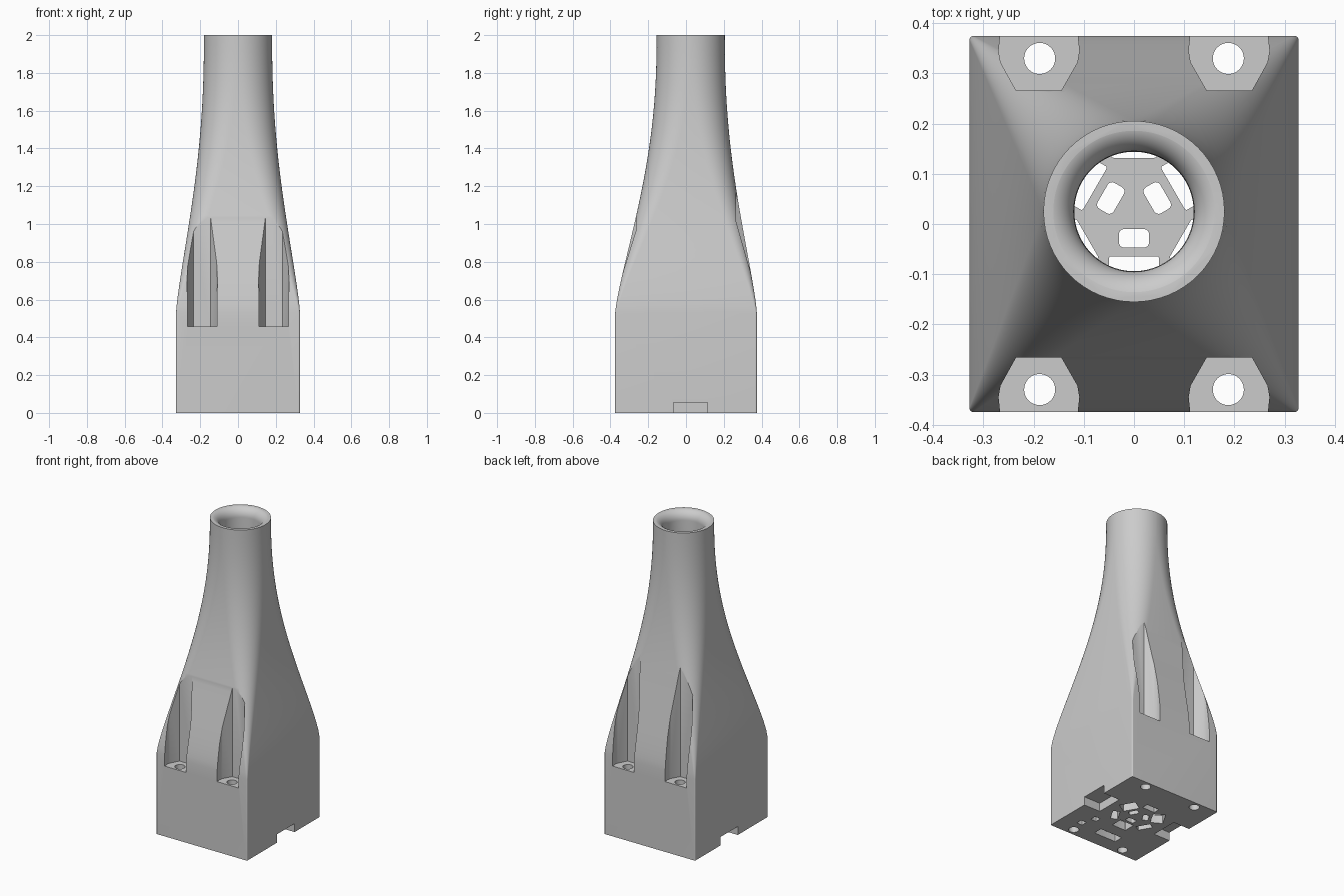
import bpy, bmesh, math

if "Cube" in bpy.data.objects:
    bpy.data.objects.remove(bpy.data.objects["Cube"])

CY = 0.025                      # y of the neck axis
HX, HY = 0.328, 0.375           # half size of the base block
R_TOP = 0.18

grey = bpy.data.materials.new("light_grey")
grey.diffuse_color = (0.6, 0.6, 0.6, 1)
grey.use_nodes = True
grey.node_tree.nodes["Principled BSDF"].inputs["Base Color"].default_value = grey.diffuse_color


def to_object(name, bm):
    bmesh.ops.recalc_face_normals(bm, faces=bm.faces)
    mesh = bpy.data.meshes.new(name)
    bm.to_mesh(mesh)
    bm.free()
    mesh.materials.append(grey)
    obj = bpy.data.objects.new(name, mesh)
    bpy.context.collection.objects.link(obj)
    return obj


def loft(name, rings):
    """Closed solid through a list of equal-length rings."""
    bm = bmesh.new()
    vs = [[bm.verts.new(p) for p in ring] for ring in rings]
    n = len(vs[0])
    for a, b in zip(vs, vs[1:]):
        for i in range(n):
            j = (i + 1) % n
            bm.faces.new((a[i], a[j], b[j], b[i]))
    bm.faces.new(vs[0][::-1])
    bm.faces.new(vs[-1])
    return to_object(name, bm)


def prism(name, outline, z0, z1):
    return loft(name, [[(x, y, z) for x, y in outline] for z in (z0, z1)])


def circle(r, z, n=96, cx=0.0, cy=CY):
    return [(cx + r * math.cos(2 * math.pi * i / n),
             cy + r * math.sin(2 * math.pi * i / n), z) for i in range(n)]


def rounded(w, h, r, n=5):
    """Outline of a rectangle with half sizes w, h and corner radius r."""
    pts = []
    for q, (sx, sy) in enumerate(((1, 1), (-1, 1), (-1, -1), (1, -1))):
        for k in range(n):
            a = (q + k / (n - 1)) * math.pi / 2
            pts.append((sx * (w - r) + r * math.cos(a), sy * (h - r) + r * math.sin(a)))
    return pts


def radial_box(name, deg, r0, r1, width, z0, z1, r=0.004):
    """Rounded box reaching from r0 to r1 along a direction from the neck axis."""
    c, s = math.cos(math.radians(deg)), math.sin(math.radians(deg))
    pts = [(x + (r0 + r1) / 2, y) for x, y in rounded((r1 - r0) / 2, width / 2, r)]
    return prism(name, [(x * c - y * s, CY + x * s + y * c) for x, y in pts], z0, z1)


# Body: rectangular base with small corner radii that grow into a round neck
def section(z):
    s = max(0.0, (z - 0.53) / 1.47)
    t = 1 - (1 - min(1.0, s ** 1.3)) ** 2.4
    r = 0.008 + (R_TOP - 0.008) * t
    w = HX + (R_TOP + 0.0004 - HX) * t
    h = HY + (R_TOP + 0.0004 - HY) * t
    return [(x, y + CY * t, z) for x, y in rounded(w, h, r, 17)]


levels = [0.0] + [0.53 + 1.47 * i / 40 for i in range(41)]
body = loft("nozzle_body", [section(z) for z in levels])

cutters = []

# Bore: wide chamber above the floor plate, narrow neck, rounded lip
bore = [(0.18, 0.055), (0.18, 0.25), (0.165, 0.6), (0.14, 1.0), (0.124, 1.4),
        (0.119, 1.7)]
for i in range(13):
    a = math.pi / 2 * (1 - i / 12)
    bore.append((0.175 - 0.055 * math.sin(a), 1.942 + 0.06 * math.cos(a)))
bore.append((0.175, 2.05))
cutters.append(loft("bore_cutter", [circle(r, z) for r, z in bore]))

# Screw slots and screw holes in the four corners
slot = [(0.145, 0.266), (0.235, 0.266), (0.266, 0.322), (0.27, 0.345),
        (0.262, 0.42), (0.117, 0.42), (0.109, 0.345), (0.113, 0.322)]
for sx in (-1, 1):
    for sy in (-1, 1):
        cutters.append(prism("slot_cutter", [(x * sx, y * sy) for x, y in slot], 0.458, 1.5))
        cutters.append(loft("screw_cutter", [circle(0.031, z, 32, 0.188 * sx, 0.33 * sy)
                                             for z in (-0.05, 0.6)]))
    # Cable notch under each side
    x0, x1 = 0.21 * sx, 0.4 * sx
    cutters.append(prism("notch_cutter", [(x0, -0.065), (x1, -0.065), (x1, 0.115), (x0, 0.115)],
                         -0.05, 0.055))

# Windows and outer openings through the floor plate, in three directions
for deg in (-90, 30, 150):
    cutters.append(radial_box("window_cutter", deg, 0.035, 0.072, 0.06, -0.05, 0.1, 0.01))
    cutters.append(radial_box("opening_cutter", deg, 0.09, 0.165, 0.1, -0.05, 0.1))
    cutters.append(radial_box("gap_cutter", deg + 180, 0.107, 0.15, 0.09, -0.05, 0.1))

# Small pockets in the underside
for x, y, w, h in ((-0.01, -0.25, 0.08, 0.03), (0.206, -0.236, 0.02, 0.02),
                   (0.17, -0.15, 0.02, 0.02)):
    cutters.append(prism("pocket_cutter", [(x + a, y + b) for a, b in rounded(w, h, 0.004)],
                         -0.05, 0.045))

# Cut everything and clean up
bpy.context.view_layer.objects.active = body
body.select_set(True)
for cutter in cutters:
    cutter.hide_render = True
    mod = body.modifiers.new("cut", 'BOOLEAN')
    mod.operation = 'DIFFERENCE'
    mod.solver = 'EXACT'
    mod.object = cutter
    bpy.ops.object.modifier_apply(modifier=mod.name)
    bpy.data.objects.remove(cutter, do_unlink=True)

bpy.ops.object.shade_smooth_by_angle(angle=math.radians(30))
